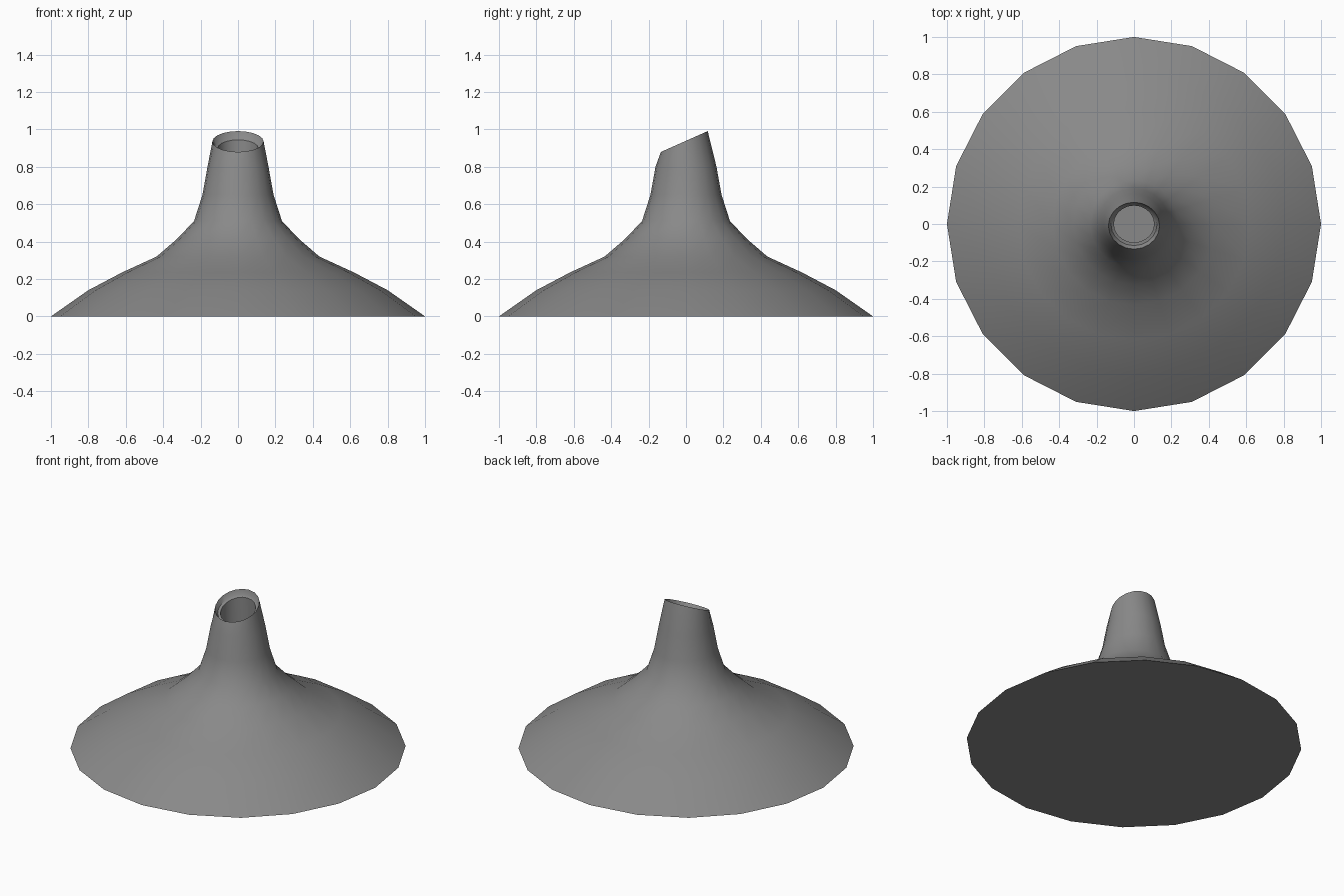
import bpy, bmesh, math
from mathutils import Matrix, Vector

if "Cube" in bpy.data.objects:
    bpy.data.objects.remove(bpy.data.objects["Cube"], do_unlink=True)

SIDES = 20
TILT = math.radians(24)  # slope of the cut mouth

grey = bpy.data.materials.new("warm_grey")
grey.use_nodes = True
colour = (0.25, 0.25, 0.25, 1)
grey.diffuse_color = colour
grey.node_tree.nodes["Principled BSDF"].inputs["Base Color"].default_value = colour

# Flared outer wall: radius, height
wall = [(1, 0), (0.8, 0.14), (0.62, 0.235), (0.435, 0.32), (0.325, 0.415),
        (0.235, 0.51), (0.19, 0.65), (0.163, 0.8)]
# Slanted mouth: rim, inner lip and ledge, as radius, y, height
mouth = [(0.137, -0.009, 0.935), (0.123, -0.003, 0.905), (0.108, 0, 0.9)]

bm = bmesh.new()


def ring(radius, y, z, tilt=0.0):
    place = Matrix.Translation((0, y, z)) @ Matrix.Rotation(tilt, 4, "X")
    angles = [2 * math.pi * i / SIDES for i in range(SIDES)]
    return [bm.verts.new(place @ Vector((radius * math.cos(a), radius * math.sin(a), 0)))
            for a in angles]


rings = [ring(r, 0, z) for r, z in wall]
rings += [ring(r, y, z, TILT) for r, y, z in mouth]
rings.append(ring(0.108, 0, 0.5))  # bottom of the bore

for low, high in zip(rings, rings[1:]):
    for i in range(SIDES):
        j = (i + 1) % SIDES
        bm.faces.new((low[i], low[j], high[j], high[i]))
bm.faces.new(rings[0][::-1])  # underside
bm.faces.new(rings[-1])       # bore floor

mesh = bpy.data.meshes.new("flared_spout")
bm.to_mesh(mesh)
bm.free()
mesh.materials.append(grey)
spout = bpy.data.objects.new("flared_spout", mesh)
bpy.context.collection.objects.link(spout)

# Smooth walls with crisp rim and base edges
bpy.ops.object.select_all(action="DESELECT")
spout.select_set(True)
bpy.context.view_layer.objects.active = spout
bpy.ops.object.shade_smooth_by_angle(angle=math.radians(40))
